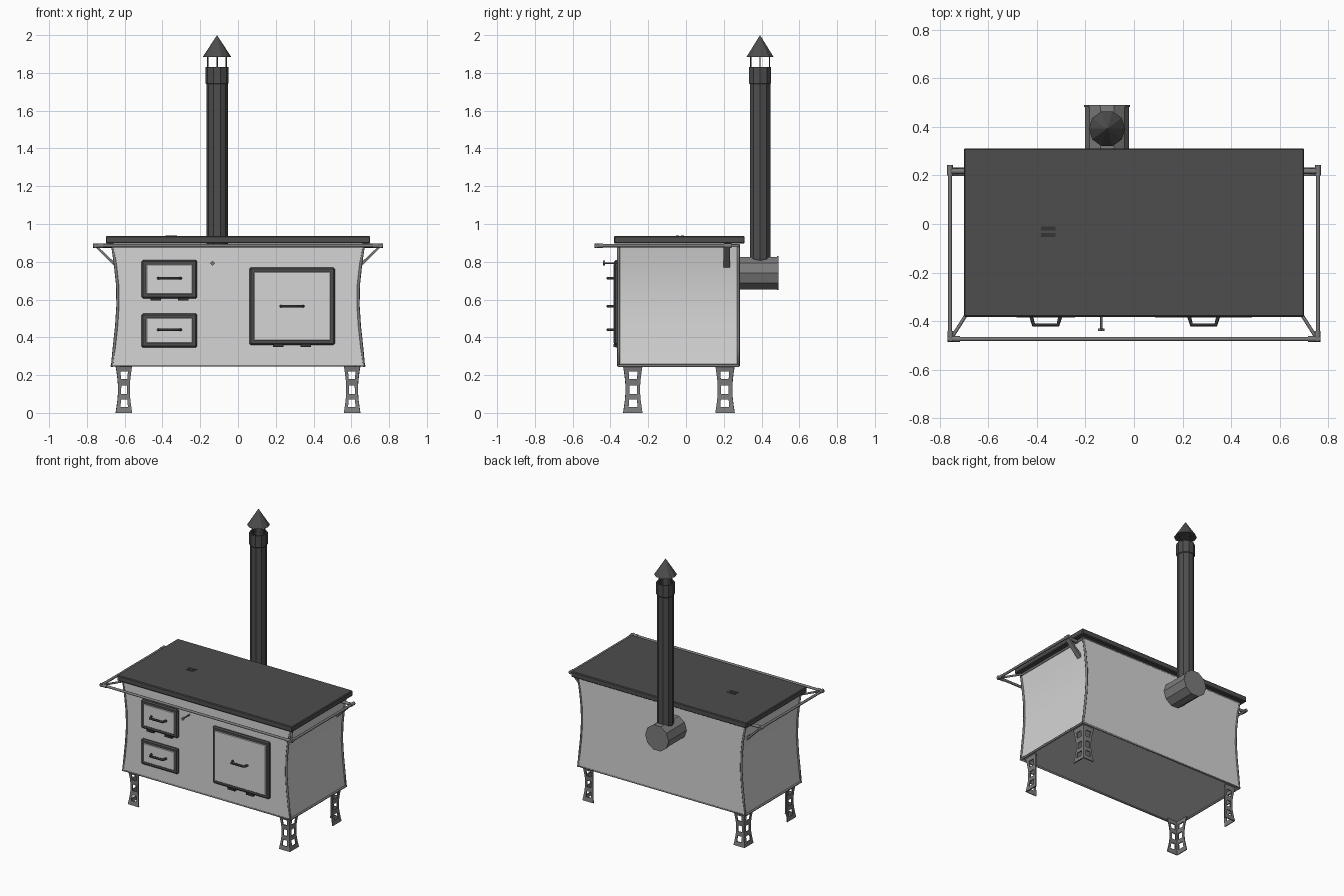
import bpy, bmesh, math
from mathutils import Vector

if "Cube" in bpy.data.objects:
    bpy.data.objects.remove(bpy.data.objects["Cube"])


def material(name, v):
    m = bpy.data.materials.new(name)
    m.diffuse_color = (v, v, v, 1)
    m.use_nodes = True
    m.node_tree.nodes["Principled BSDF"].inputs["Base Color"].default_value = m.diffuse_color
    return m


ENAMEL = material("light grey enamel", 0.66)
IRON = material("dark cast iron", 0.075)
STEEL = material("mid grey steel", 0.2)
BLACK = material("blackened handle", 0.035)


def from_bmesh(name, bm, mat, smooth=False):
    bmesh.ops.recalc_face_normals(bm, faces=bm.faces)
    me = bpy.data.meshes.new(name)
    bm.to_mesh(me)
    bm.free()
    ob = bpy.data.objects.new(name, me)
    bpy.context.collection.objects.link(ob)
    me.materials.append(mat)
    if smooth:
        select(ob)
        bpy.ops.object.shade_smooth_by_angle(angle=math.radians(35))
    return ob


def select(ob):
    bpy.ops.object.select_all(action='DESELECT')
    ob.select_set(True)
    bpy.context.view_layer.objects.active = ob


def box(name, lo, hi, mat, bevel=0):
    bm = bmesh.new()
    bmesh.ops.create_cube(bm, size=1)
    for v in bm.verts:
        v.co = Vector([(a + b) / 2 + c * (b - a) for a, b, c in zip(lo, hi, v.co)])
    if bevel:
        bmesh.ops.bevel(bm, geom=bm.edges[:], offset=bevel, segments=1, affect='EDGES')
    return from_bmesh(name, bm, mat)


def tube(name, pts, r, mat, cyclic=False, res=2):
    cu = bpy.data.curves.new(name, 'CURVE')
    cu.dimensions = '3D'
    cu.bevel_depth, cu.bevel_resolution, cu.use_fill_caps = r, res, True
    sp = cu.splines.new('POLY')
    sp.points.add(len(pts) - 1)
    for p, co in zip(sp.points, pts):
        p.co = (*co, 1)
    sp.use_cyclic_u = cyclic
    cu.materials.append(mat)
    ob = bpy.data.objects.new(name, cu)
    bpy.context.collection.objects.link(ob)
    select(ob)
    bpy.ops.object.convert(target='MESH')
    return ob


def lathe(name, profile, origin, mat, sides=10, axis='Z'):
    # revolve (radius, height) points into a flat-sided solid
    bm = bmesh.new()
    rings = []
    for r, h in profile:
        ring = []
        for i in range(sides):
            a = 2 * math.pi * i / sides
            p = (r * math.cos(a), r * math.sin(a), h)
            if axis == 'Y':
                p = (p[0], h, p[1])
            ring.append(bm.verts.new(Vector(origin) + Vector(p)))
        rings.append(ring)
    for a, b in zip(rings, rings[1:]):
        for i in range(sides):
            j = (i + 1) % sides
            bm.faces.new((a[i], a[j], b[j], b[i]))
    bm.faces.new(rings[0])
    bm.faces.new(rings[-1])
    bmesh.ops.remove_doubles(bm, verts=bm.verts, dist=0.0005)
    return from_bmesh(name, bm, mat)


# Body: waisted front profile extruded from front to back
FRONT, BACK = -0.36, 0.28
side = [(.667, .25), (.655, .35), (.643, .46), (.636, .57), (.638, .68), (.65, .79), (.667, .89)]
outline = side + [(-x, z) for x, z in reversed(side)]
bm = bmesh.new()
face = bm.faces.new([bm.verts.new((x, FRONT, z)) for x, z in outline])
ext = bmesh.ops.extrude_face_region(bm, geom=[face])
for v in ext['geom']:
    if isinstance(v, bmesh.types.BMVert):
        v.co.y = BACK
from_bmesh("stove_body", bm, ENAMEL, smooth=True)

# Trim along the body edges
for n, y in (("front", FRONT + .003), ("back", BACK - .003)):
    tube(n + "_edge_trim", [(x, y, z) for x, z in outline], .008, STEEL, True)
for s, n in ((-1, "left"), (1, "right")):
    for z in (.25, .885):
        tube(n + "_side_trim", [(s * .667, FRONT, z), (s * .667, BACK, z)], .008, STEEL)

# Cooking top with lifter slots
box("cooktop", (-.70, -.382, .896), (.70, .311, .936), IRON, .005)
for y in (-.018, -.045):
    box("lifter_slot", (-.383, y - .008, .934), (-.322, y + .008, .938), BLACK)


# Doors with frame, panel, handle and hinges
def door(name, x0, x1, z0, z1, hz, hinges):
    box(name + "_frame", (x0, -.38, z0), (x1, -.355, z1), IRON, .008)
    box(name + "_panel", (x0 + .024, -.384, z0 + .024), (x1 - .024, -.37, z1 - .024), ENAMEL, .003)
    c = (x0 + x1) / 2
    tube(name + "_handle", [(c - .06, -.38, hz), (c - .05, -.415, hz),
                            (c + .05, -.415, hz), (c + .06, -.38, hz)], .008, BLACK, res=1)
    for d in (-.073, .073) if hinges else ():
        box(name + "_hinge", (c + d - .028, -.383, z0 - .011), (c + d + .028, -.355, z0 + .004), BLACK)


door("firebox_door", -.51, -.216, .605, .81, .713, True)
door("ash_door", -.51, -.216, .345, .527, .44, False)
door("oven_door", .06, .513, .36, .77, .565, True)

# Damper pull
tube("damper_rod", [(-.135, -.355, .793), (-.135, -.436, .793)], .005, STEEL, res=1)
lathe("damper_knob", [(.013, -.44), (.013, -.43)], (-.135, 0, .793), STEEL, 4, 'Y')

# Flue box, chimney pipe, collar and rain cap
PX, PY = -.111, .392
lathe("flue_drum", [(.09, .27), (.09, .482), (.094, .482), (.094, .49)], (PX, 0, .74), STEEL, 10, 'Y')
lathe("chimney_pipe", [(.05, .78), (.057, .82), (.057, 1.74), (.061, 1.745), (.061, 1.83),
                       (.052, 1.83), (.052, 1.70)], (PX, PY, 0), IRON)
lathe("rain_cap", [(.075, 1.885), (.0001, 2.0)], (PX, PY, 0), IRON)
for i in range(4):
    a = math.pi / 2 * i
    x, y = PX + .05 * math.cos(a), PY + .05 * math.sin(a)
    tube("cap_strut", [(x, y, 1.79), (x, y, 1.892)], .004, IRON, res=1)

# Guard rail round front and sides, with fittings and brackets
RX, RY, RZ = .757, -.473, .885
tube("front_rail", [(-RX, RY, RZ), (RX, RY, RZ)], .009, STEEL)
for s, n in ((-1, "left"), (1, "right")):
    tube(n + "_rail", [(s * RX, RY, RZ), (s * RX, .235, RZ)], .009, STEEL)
    tube(n + "_corner_fitting", [(s * .755, -.484, RZ), (s * .755, -.44, RZ)], .012, STEEL)
    tube(n + "_corner_sleeve", [(s * .767, RY, RZ), (s * .715, RY, RZ)], .012, STEEL)
    tube(n + "_rear_fitting", [(s * RX, .2, RZ), (s * RX, .242, RZ)], .012, STEEL)
    tube(n + "_rear_stub", [(s * .66, .217, RZ), (s * RX, .217, RZ)], .011, STEEL)
    tube(n + "_front_brace", [(s * .745, -.46, RZ), (s * .66, -.325, RZ)], .007, STEEL)
    # diagonal strap under the rear stub
    bm = bmesh.new()
    strap = [(.75, .888), (.752, .874), (.668, .79), (.645, .767), (.645, .80), (.66, .803)]
    f = bm.faces.new([bm.verts.new((s * x, .198, z)) for x, z in strap])
    ext = bmesh.ops.extrude_face_region(bm, geom=[f])
    for v in ext['geom']:
        if isinstance(v, bmesh.types.BMVert):
            v.co.y = .233
    from_bmesh(n + "_rear_strap", bm, STEEL)

# Legs: pierced, waisted angle brackets
rows = [0, .03, .07, .10, .145, .18, .22, .25]
for sx, side_name in ((-1, "left"), (1, "right")):
    for sy, cy, end in ((-1, -.33, "front"), (1, .255, "back")):
        bm = bmesh.new()
        grid = []
        for z in rows:
            d = .013 * math.sin(math.pi * z / .25)
            line = []
            for u in (1, .76, .24, 0):
                line.append((sx * (.645 - d - u * (.085 - 2 * d)), cy - sy * d, z))
            for u in (.76, .24)[::-1] + (1,):
                line.append((sx * (.645 - d), cy - sy * (d + u * (.1 - 2 * d)), z))
            grid.append([bm.verts.new(p) for p in line])
        for r in range(7):
            for c in range(6):
                if not (r % 2 and c in (1, 4)):
                    bm.faces.new((grid[r][c], grid[r][c + 1], grid[r + 1][c + 1], grid[r + 1][c]))
        leg = from_bmesh(f"{end}_{side_name}_leg", bm, STEEL)
        mod = leg.modifiers.new("thickness", 'SOLIDIFY')
        mod.thickness, mod.offset = .007, 0
